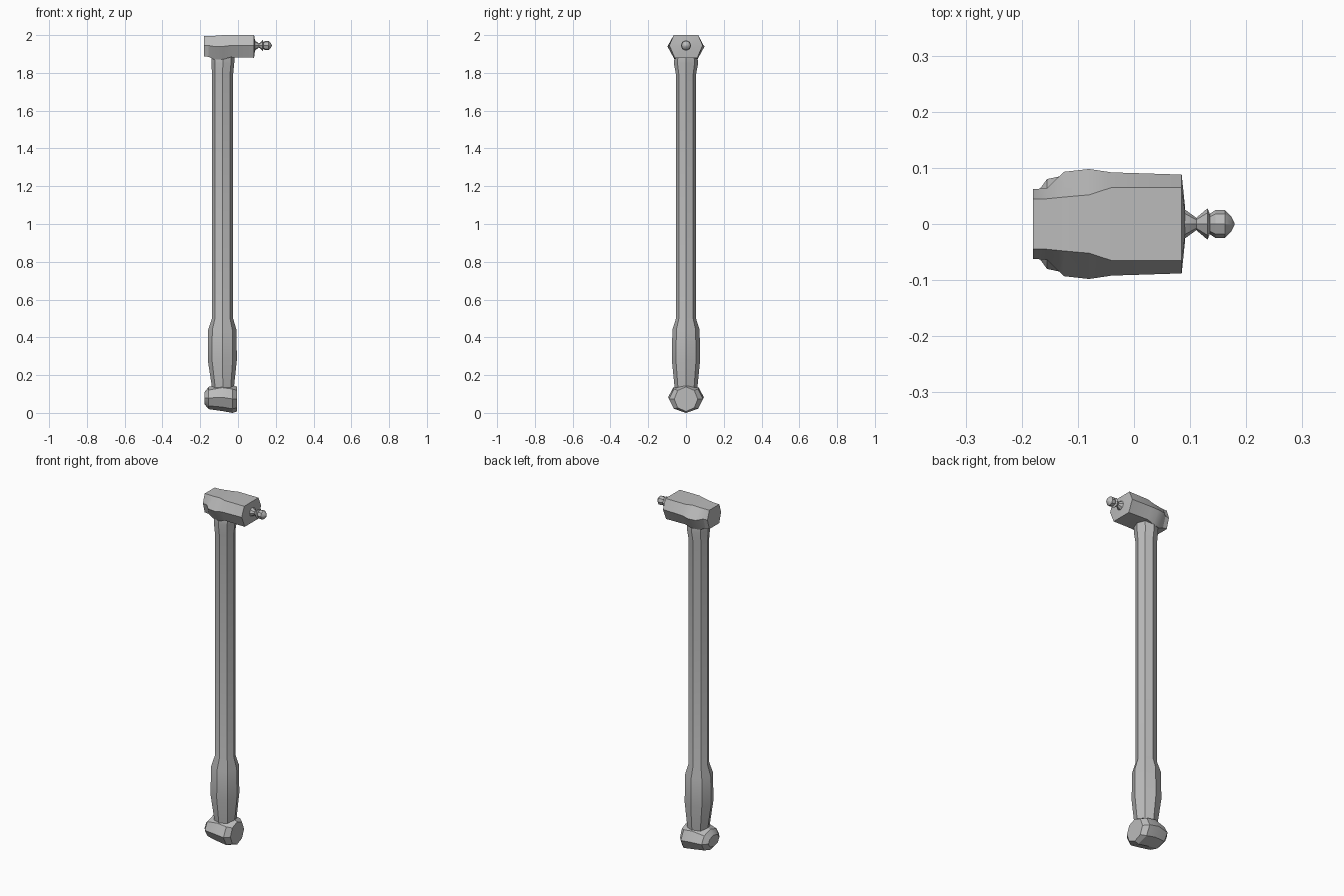
import bpy
import bmesh
import math

default = bpy.data.objects.get("Cube")
if default:
    bpy.data.objects.remove(default, do_unlink=True)

# Single grey material
grey = bpy.data.materials.new("plain_grey")
grey.use_nodes = True
colour = (0.5, 0.5, 0.5, 1)
grey.diffuse_color = colour
grey.node_tree.nodes["Principled BSDF"].inputs["Base Color"].default_value = colour


def loft(name, rings):
    """Skin a list of equal-length point rings and cap both ends."""
    bm = bmesh.new()
    rows = [[bm.verts.new(p) for p in ring] for ring in rings]
    for a, b in zip(rows, rows[1:]):
        for i in range(len(a)):
            j = (i + 1) % len(a)
            bm.faces.new((a[i], a[j], b[j], b[i]))
    bm.faces.new(rows[0])
    bm.faces.new(rows[-1])
    bmesh.ops.recalc_face_normals(bm, faces=bm.faces)
    mesh = bpy.data.meshes.new(name)
    bm.to_mesh(mesh)
    bm.free()
    mesh.materials.append(grey)
    obj = bpy.data.objects.new(name, mesh)
    bpy.context.collection.objects.link(obj)
    bpy.ops.object.select_all(action="DESELECT")
    obj.select_set(True)
    bpy.context.view_layer.objects.active = obj
    bpy.ops.object.shade_smooth_by_angle(angle=math.radians(30))
    return obj


def octagon():
    return [(math.cos(i * math.pi / 4), math.sin(i * math.pi / 4)) for i in range(8)]


def ring_z(z, cx, rx, ry):
    return [(cx + rx * c, ry * s, z) for c, s in octagon()]


def ring_x(x, ry, low, high):
    mid, rz = (low + high) / 2, (high - low) / 2
    return [(x, ry * c, mid + rz * s) for c, s in octagon()]


def hexagon(x, top, top_z, side, side_z, base, base_z):
    half = [(top, top_z), (side, side_z), (base, base_z)]
    outline = half + [(-y, z) for y, z in reversed(half)]
    return [(x, y, z) for y, z in outline]


# Eight-sided shaft with swollen grip and flared neck
loft("shaft", [ring_z(*r) for r in (
    (0.08, -0.08, 0.055, 0.055), (0.15, -0.08, 0.06, 0.062),
    (0.28, -0.083, 0.077, 0.075), (0.44, -0.083, 0.075, 0.072),
    (0.5, -0.082, 0.056, 0.053), (1.79, -0.082, 0.056, 0.053),
    (1.85, -0.08, 0.06, 0.064), (1.89, -0.08, 0.062, 0.06),
    (1.94, -0.08, 0.05, 0.05))])

# Rounded foot with a flat face towards the left
loft("foot_knob", [ring_x(*r) for r in (
    (-0.177, 0.05, 0.045, 0.11), (-0.155, 0.08, 0.02, 0.138),
    (-0.085, 0.095, 0.01, 0.155), (-0.03, 0.09, 0.0, 0.148),
    (-0.005, 0.062, 0.008, 0.138))])

# Six-sided head lying across the shaft
loft("head", [hexagon(*r) for r in (
    (-0.18, 0.045, 1.995, 0.062, 1.945, 0.045, 1.887),
    (-0.155, 0.045, 1.995, 0.064, 1.945, 0.045, 1.885),
    (-0.125, 0.048, 1.996, 0.093, 1.94, 0.05, 1.87),
    (-0.08, 0.052, 2.0, 0.098, 1.94, 0.06, 1.87),
    (-0.04, 0.065, 2.0, 0.092, 1.945, 0.062, 1.883),
    (0.085, 0.065, 2.0, 0.088, 1.945, 0.06, 1.88),
    (0.091, 0.02, 1.965, 0.03, 1.945, 0.02, 1.925))])

# Turned pin with collar and ball tip
loft("ball_pin", [ring_x(x, r, 1.945 - r, 1.945 + r) for x, r in (
    (0.083, 0.028), (0.092, 0.025), (0.111, 0.011), (0.131, 0.028),
    (0.135, 0.018), (0.145, 0.025), (0.162, 0.025), (0.173, 0.014),
    (0.179, 0.002))])
